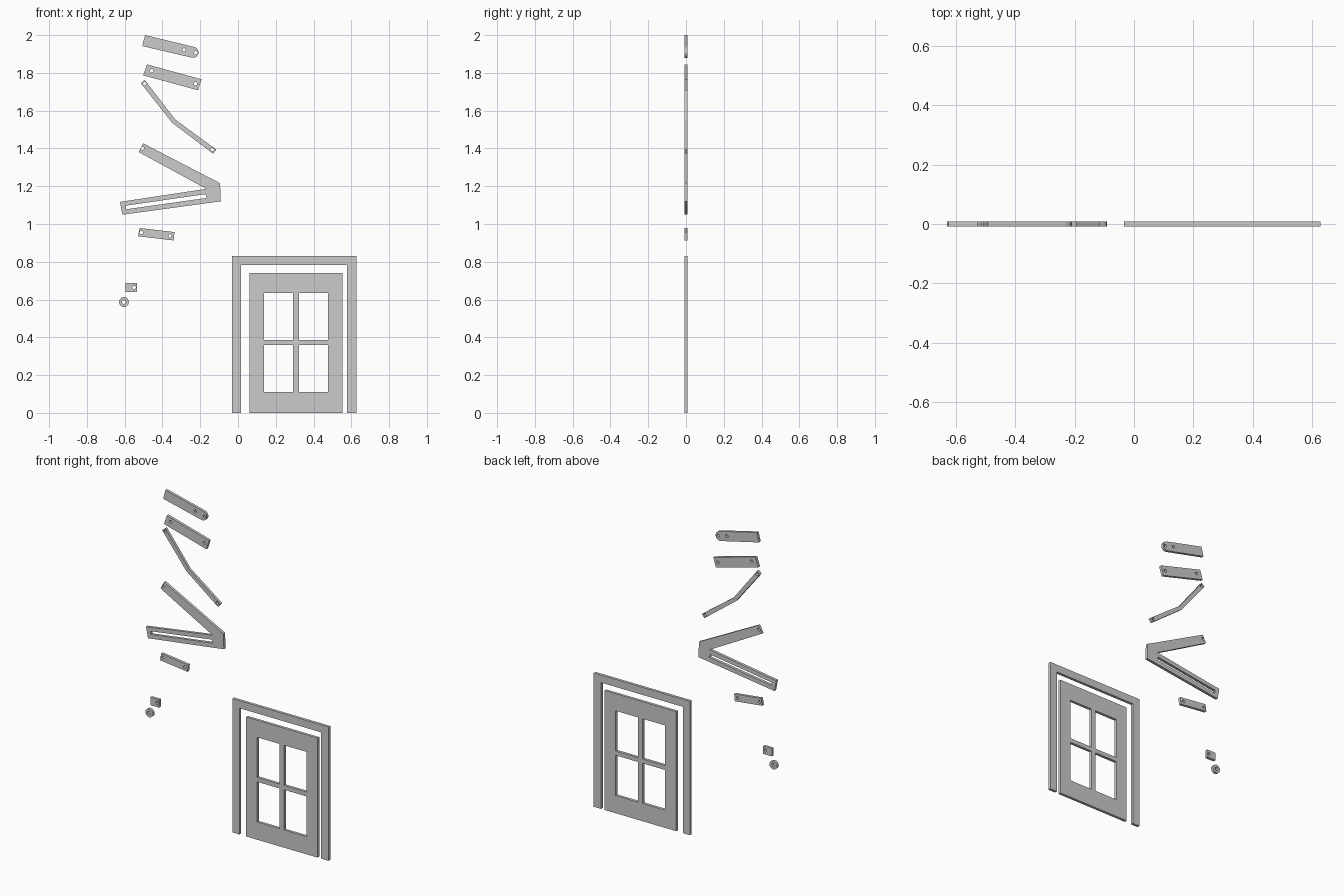
import bpy, bmesh
from math import sin, cos, pi, radians

if "Cube" in bpy.data.objects:
    bpy.data.objects.remove(bpy.data.objects["Cube"])

HALF = 0.0085   # half the plate thickness


def circle(x, z, r=0.009, n=16):
    return [(x + r * cos(2 * pi * i / n), z + r * sin(2 * pi * i / n)) for i in range(n)]


def rect(x0, z0, x1, z1):
    return [(x0, z0), (x1, z0), (x1, z1), (x0, z1)]


def plate(name, outline, holes=()):
    """Flat plate in the XZ plane: outline minus holes, extruded along y."""
    cu = bpy.data.curves.new(name, 'CURVE')
    cu.dimensions = '2D'
    cu.fill_mode = 'BOTH'
    cu.extrude = HALF
    for loop in [outline, *holes]:
        sp = cu.splines.new('POLY')
        sp.points.add(len(loop) - 1)
        for p, (x, z) in zip(sp.points, loop):
            p.co = (x, z, 0, 1)
        sp.use_cyclic_u = True
    tmp = bpy.data.objects.new(name + "_curve", cu)
    bpy.context.collection.objects.link(tmp)
    bpy.context.view_layer.update()
    me = bpy.data.meshes.new_from_object(tmp.evaluated_get(bpy.context.evaluated_depsgraph_get()))
    bpy.data.objects.remove(tmp)
    # weld caps to sides and stand the plate upright
    bm = bmesh.new()
    bm.from_mesh(me)
    bmesh.ops.remove_doubles(bm, verts=bm.verts, dist=1e-5)
    for v in bm.verts:
        v.co = (v.co.x, -v.co.z, v.co.y)
    bmesh.ops.recalc_face_normals(bm, faces=bm.faces)
    for f in bm.faces:
        f.smooth = False
    bm.to_mesh(me)
    bm.free()
    me.name = name
    ob = bpy.data.objects.new(name, me)
    bpy.context.collection.objects.link(ob)
    return ob


# Door frame and door with four panes
plate("door_frame", [(-0.033, 0), (0.016, 0), (0.016, 0.783), (0.577, 0.783),
                     (0.577, 0), (0.627, 0), (0.627, 0.83), (-0.033, 0.83)])
plate("door", rect(0.061, 0, 0.552, 0.741),
      [rect(x, z, x + 0.154, z + 0.249) for x in (0.137, 0.322) for z in (0.11, 0.386)])

# Round-ended link
cx, cz, r, a = -0.238, 1.909, 0.029, radians(-13)
tip = [(cx + r * cos(a + t), cz + r * sin(a + t))
       for t in (-pi / 2 + pi * i / 10 for i in range(11))]
plate("rounded_link", [(-0.492, 2.0), (-0.507, 1.942)] + tip,
      [circle(-0.286, 1.922), circle(-0.224, 1.907)])

# Straight link
plate("straight_link", [(-0.482, 1.845), (-0.193, 1.766), (-0.211, 1.708), (-0.502, 1.787)],
      [circle(-0.457, 1.811), circle(-0.225, 1.743)])

# Bent rod
plate("bent_rod", [(-0.494, 1.763), (-0.514, 1.745), (-0.349, 1.536), (-0.132, 1.372),
                   (-0.115, 1.394), (-0.332, 1.553)],
      [circle(-0.494, 1.743), circle(-0.137, 1.394)])

# Slotted V-shaped arm
plate("slotted_arm", [(-0.502, 1.427), (-0.526, 1.381), (-0.168, 1.186), (-0.625, 1.117),
                      (-0.612, 1.049), (-0.091, 1.12), (-0.095, 1.216)],
      [[(-0.595, 1.097), (-0.172, 1.158), (-0.166, 1.138), (-0.592, 1.078)],
       circle(-0.505, 1.4)])

# Short link
plate("short_link", [(-0.521, 0.979), (-0.336, 0.957), (-0.341, 0.913), (-0.529, 0.935)],
      [circle(-0.512, 0.955), circle(-0.36, 0.937)])

# Mounting block and washer
plate("mounting_block", rect(-0.595, 0.639, -0.535, 0.688), [circle(-0.55, 0.664)])
plate("washer", circle(-0.604, 0.587, 0.026, 32), [circle(-0.604, 0.587, 0.01)])
